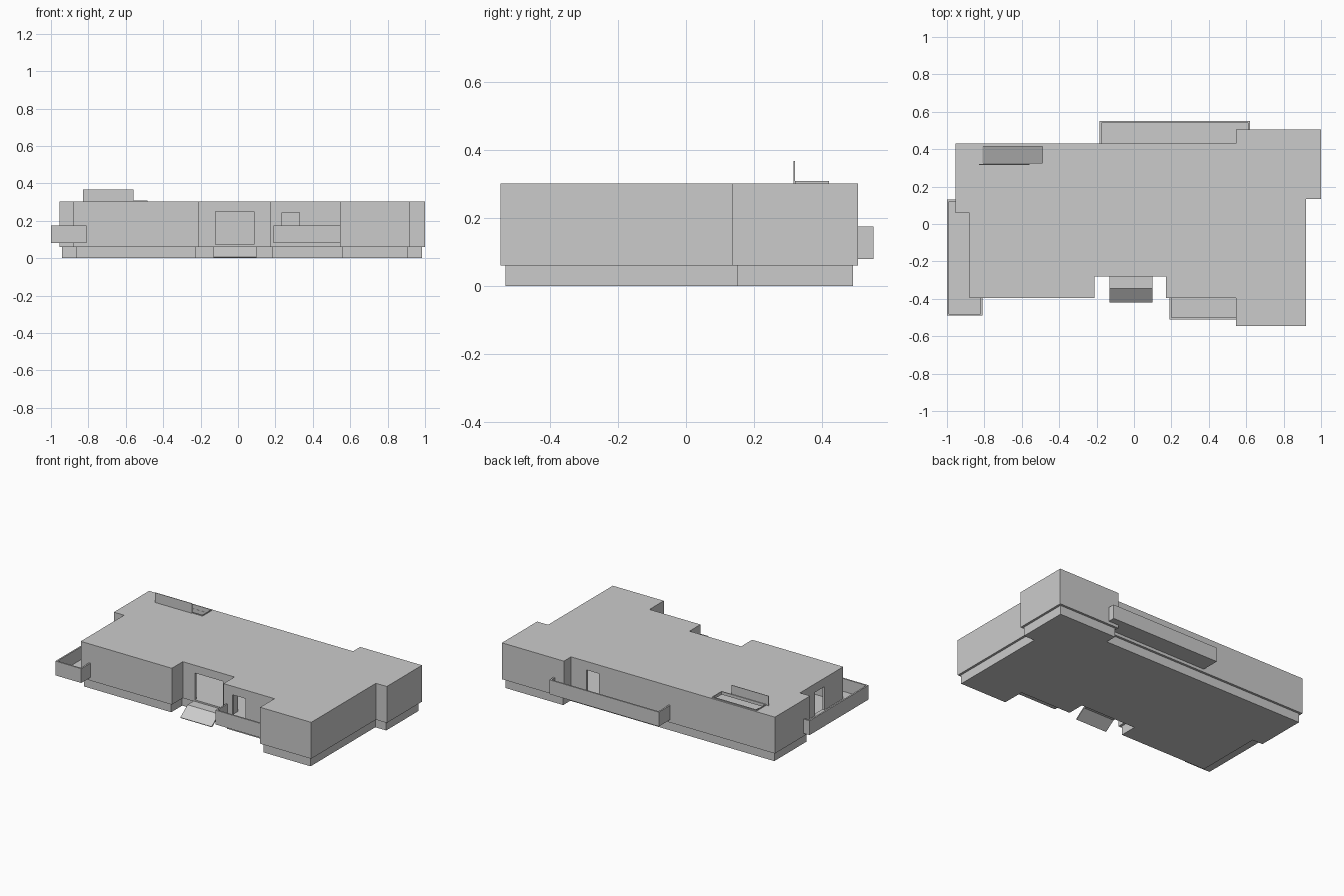
import bpy
import bmesh
from mathutils import Vector

default = bpy.data.objects.get("Cube")
if default:
    bpy.data.objects.remove(default, do_unlink=True)

grey = bpy.data.materials.new("plain_grey")
grey.use_nodes = True
grey.diffuse_color = (0.6, 0.6, 0.6, 1)
grey.node_tree.nodes["Principled BSDF"].inputs["Base Color"].default_value = (0.6, 0.6, 0.6, 1)


def extrude(name, points, offset):
    """Extrude a flat outline of 3D points along an offset."""
    bm = bmesh.new()
    face = bm.faces.new([bm.verts.new(p) for p in points])
    result = bmesh.ops.extrude_face_region(bm, geom=[face])
    moved = [g for g in result["geom"] if isinstance(g, bmesh.types.BMVert)]
    bmesh.ops.translate(bm, verts=moved, vec=Vector(offset))
    bmesh.ops.recalc_face_normals(bm, faces=bm.faces)
    mesh = bpy.data.meshes.new(name)
    bm.to_mesh(mesh)
    bm.free()
    mesh.materials.append(grey)
    obj = bpy.data.objects.new(name, mesh)
    bpy.context.collection.objects.link(obj)
    return obj


def prism(name, outline, z0, z1):
    return extrude(name, [(x, y, z0) for x, y in outline], (0, 0, z1 - z0))


def box(name, x0, x1, y0, y1, z0, z1):
    return prism(name, [(x0, y0), (x1, y0), (x1, y1), (x0, y1)], z0, z1)


def inset(outline, d):
    """Shrink a counter-clockwise right-angled outline."""
    pts = [Vector(p) for p in outline]
    out = []
    for i, p in enumerate(pts):
        a = (p - pts[i - 1]).normalized()
        b = (pts[(i + 1) % len(pts)] - p).normalized()
        out.append((p.x - d * (a.y + b.y), p.y + d * (a.x + b.x)))
    return out


def cut(target, cutter):
    """Subtract the cutter, then discard it."""
    cutter.hide_render = True
    mod = target.modifiers.new("cut", 'BOOLEAN')
    mod.operation = 'DIFFERENCE'
    mod.solver = 'EXACT'
    mod.object = cutter
    bpy.context.view_layer.objects.active = target
    bpy.ops.object.modifier_apply(modifier=mod.name)
    bpy.data.objects.remove(cutter, do_unlink=True)


def balcony(name, floor, path):
    """Floor slab with a thin parapet along its outer edge."""
    low, high, t = 0.08, 0.175, 0.01
    prism(name + "_floor", floor, low, low + t)
    cx = sum(p[0] for p in floor) / len(floor)
    cy = sum(p[1] for p in floor) / len(floor)
    for i, (a, b) in enumerate(zip(path, path[1:])):
        x0, x1 = sorted((a[0], b[0]))
        y0, y1 = sorted((a[1], b[1]))
        if x0 == x1:
            x0, x1 = (x0, x0 + t) if x0 < cx else (x0 - t, x0)
        else:
            y0, y1 = (y0, y0 + t) if y0 < cy else (y0 - t, y0)
        box(f"{name}_parapet_{i + 1}", x0, x1, y0, y1, low, high)


# Building outline, counter-clockwise
plan = [(-0.955, 0.06), (-0.88, 0.06), (-0.88, -0.395), (-0.21, -0.395),
        (-0.21, -0.28), (0.17, -0.28), (0.17, -0.395), (0.545, -0.395),
        (0.545, -0.545), (0.92, -0.545), (0.92, 0.135), (1.0, 0.135),
        (1.0, 0.505), (0.545, 0.505), (0.545, 0.43), (-0.955, 0.43)]

# Recessed base and hollow body
prism("base", inset(plan, 0.015), 0, 0.062)
body = prism("body", plan, 0.06, 0.302)
cut(body, prism("room_cutter", inset(plan, 0.016), 0.072, 0.288))

# Entrance, balcony doorways and roof hatch opening
cut(body, box("entrance_cutter", -0.12, 0.085, -0.32, -0.24, 0.072, 0.25))
cut(body, box("front_doorway_cutter", 0.235, 0.33, -0.43, -0.35, 0.09, 0.245))
cut(body, box("back_doorway_cutter", 0.34, 0.43, 0.39, 0.46, 0.09, 0.245))
cut(body, box("side_doorway_cutter", -0.92, -0.84, -0.2, -0.1, 0.09, 0.245))
cut(body, box("hatch_cutter", -0.81, -0.49, 0.325, 0.415, 0.28, 0.32))

# Balconies
balcony("side_balcony",
        [(-1, -0.49), (-0.81, -0.49), (-0.81, -0.39), (-0.875, -0.39),
         (-0.875, 0.065), (-0.95, 0.065), (-0.95, 0.13), (-1, 0.13)],
        [(-0.955, 0.13), (-1, 0.13), (-1, -0.49), (-0.81, -0.49), (-0.81, -0.395)])
balcony("back_balcony",
        [(-0.185, 0.425), (0.55, 0.425), (0.55, 0.5), (0.62, 0.5),
         (0.62, 0.55), (-0.185, 0.55)],
        [(-0.185, 0.43), (-0.185, 0.55), (0.62, 0.55), (0.62, 0.505)])
balcony("front_balcony",
        [(0.19, -0.51), (0.55, -0.51), (0.55, -0.39), (0.19, -0.39)],
        [(0.19, -0.395), (0.19, -0.51), (0.545, -0.51)])

# Entrance landing with sloping ramp
ramp = [(-0.27, 0.062), (-0.345, 0.062), (-0.42, 0.006), (-0.415, 0),
        (-0.345, 0.05), (-0.27, 0.05)]
extrude("entrance_ramp", [(-0.13, y, z) for y, z in ramp], (0.23, 0, 0))

# Stair slope under the hatch, its rim and raised cover
stair = [(-0.81, 0.302), (-0.49, 0.09), (-0.49, 0.075), (-0.81, 0.287)]
extrude("hatch_stair", [(x, 0.32, z) for x, z in stair], (0, 0.1, 0))
for i, (y0, y1) in enumerate([(0.32, 0.325), (0.415, 0.42)]):
    box(f"hatch_rim_{i + 1}", -0.815, -0.485, y0, y1, 0.3, 0.308)
for i, (x0, x1) in enumerate([(-0.815, -0.81), (-0.49, -0.485)]):
    box(f"hatch_end_rim_{i + 1}", x0, x1, 0.325, 0.415, 0.3, 0.308)
box("hatch_cover", -0.83, -0.56, 0.316, 0.32, 0.302, 0.367)
